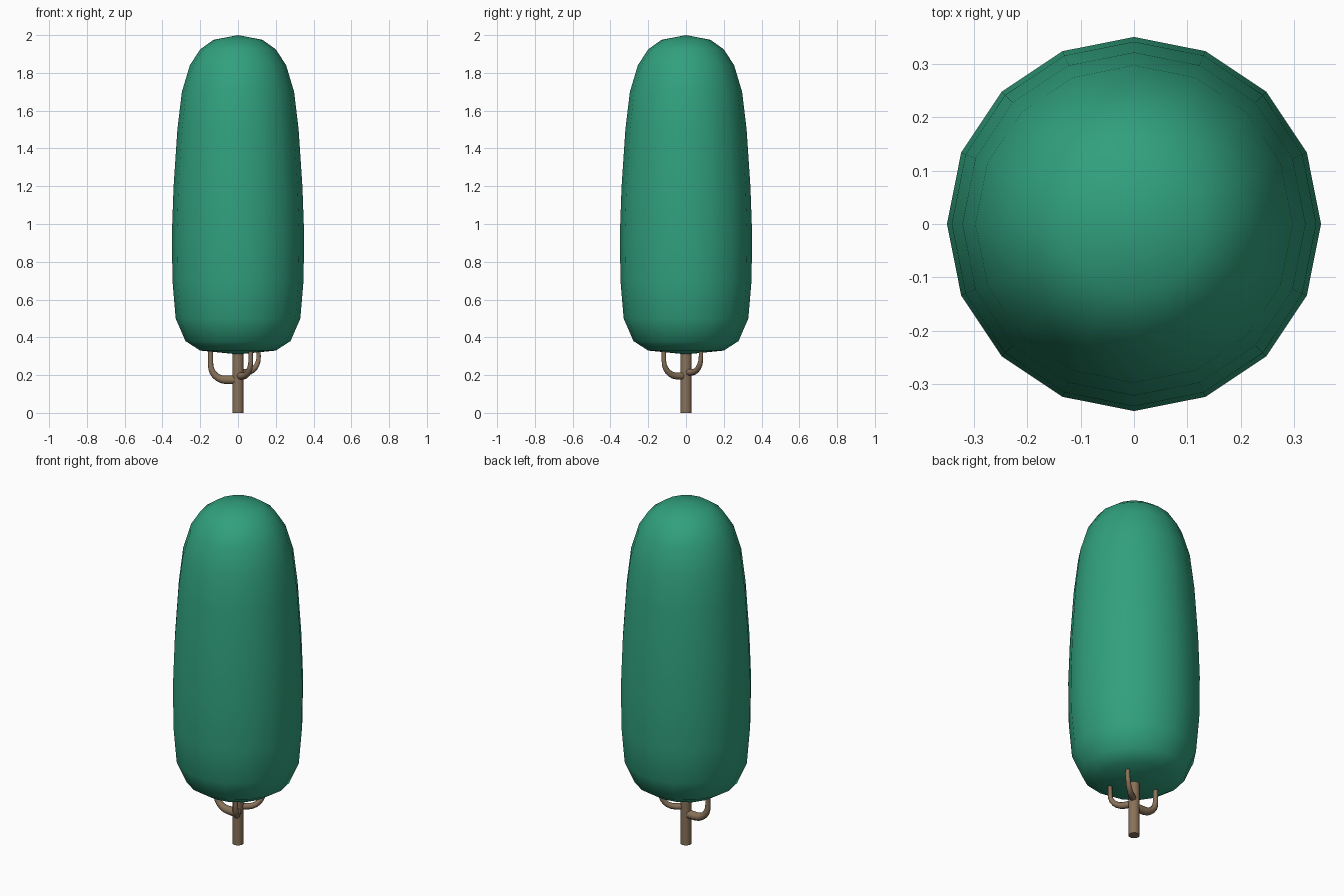
import bpy, bmesh, math
from mathutils import Vector

if "Cube" in bpy.data.objects:
    bpy.data.objects.remove(bpy.data.objects["Cube"])


def material(name, rgb):
    m = bpy.data.materials.new(name)
    m.diffuse_color = (*rgb, 1)
    m.use_nodes = True
    m.node_tree.nodes["Principled BSDF"].inputs["Base Color"].default_value = m.diffuse_color
    return m


leaf_green = material("leaf green", (0.030, 0.352, 0.205))
bark_brown = material("bark brown", (0.250, 0.168, 0.100))


def make_object(name, bm, mat, angle):
    bmesh.ops.recalc_face_normals(bm, faces=bm.faces)
    mesh = bpy.data.meshes.new(name)
    bm.to_mesh(mesh)
    bm.free()
    mesh.materials.append(mat)
    ob = bpy.data.objects.new(name, mesh)
    bpy.context.collection.objects.link(ob)
    bpy.ops.object.select_all(action='DESELECT')
    ob.select_set(True)
    bpy.context.view_layer.objects.active = ob
    bpy.ops.object.shade_smooth_by_angle(angle=math.radians(angle))
    return ob


def skin(bm, rings):
    """Join consecutive rings of vertices with quads."""
    n = len(rings[0])
    for a, b in zip(rings, rings[1:]):
        for i in range(n):
            j = (i + 1) % n
            bm.faces.new((a[i], a[j], b[j], b[i]))


def lathe(name, profile, sides, mat, angle, bottom=None, top=None):
    bm = bmesh.new()
    rings = [[bm.verts.new((r * math.cos(2 * math.pi * i / sides),
                            r * math.sin(2 * math.pi * i / sides), z))
              for i in range(sides)] for r, z in profile]
    skin(bm, rings)
    for ring, z in ((rings[0], bottom), (rings[-1], top)):
        if z is None:
            bm.faces.new(ring)
        else:
            tip = bm.verts.new((0, 0, z))
            for i in range(sides):
                bm.faces.new((ring[i], ring[(i + 1) % sides], tip))
    return make_object(name, bm, mat, angle)


def branch(name, direction, reach, z, r0, r1, sides=10):
    """Tapered limb leaving the trunk sideways and bending upward."""
    out = Vector((math.cos(direction), math.sin(direction), 0))
    side = Vector((-out.y, out.x, 0))
    bend = min(0.08, reach * 0.6)
    path = [(0.0, z)]
    for k in range(7):
        t = math.pi / 2 * k / 6
        path.append((reach - bend + bend * math.sin(t),
                     z + bend * (1 - math.cos(t))))
    path.append((reach, 0.42))
    bm = bmesh.new()
    rings = []
    for k, (d, h) in enumerate(path):
        a = path[max(k - 1, 0)]
        b = path[min(k + 1, len(path) - 1)]
        tangent = (out * (b[0] - a[0]) + Vector((0, 0, b[1] - a[1]))).normalized()
        normal = tangent.cross(side)
        r = r0 + (r1 - r0) * k / (len(path) - 1)
        centre = out * d + Vector((0, 0, h))
        rings.append([bm.verts.new(centre + r * (side * math.cos(u) + normal * math.sin(u)))
                      for u in (2 * math.pi * i / sides for i in range(sides))])
    skin(bm, rings)
    bm.faces.new(rings[0])
    bm.faces.new(rings[-1])
    return make_object(name, bm, bark_brown, 50)


# Columnar foliage
lathe("foliage", [(0.20, 0.33), (0.278, 0.38), (0.33, 0.50), (0.347, 0.70),
                  (0.35, 0.95), (0.341, 1.20), (0.321, 1.50), (0.297, 1.70),
                  (0.255, 1.84), (0.20, 1.925), (0.13, 1.975)],
      16, leaf_green, 60, bottom=0.31, top=2.0)

# Trunk
lathe("trunk", [(0.03, 0.0), (0.03, 0.45)], 16, bark_brown, 40)

# Three upturned branches: angle, reach, start height, start and end radius
for i, (ang, reach, z, r0, r1) in enumerate([(178, 0.145, 0.175, 0.025, 0.013),
                                             (300, 0.135, 0.195, 0.02, 0.011),
                                             (36, 0.135, 0.215, 0.018, 0.011)]):
    branch(f"branch_{i + 1}", math.radians(ang), reach, z, r0, r1)
